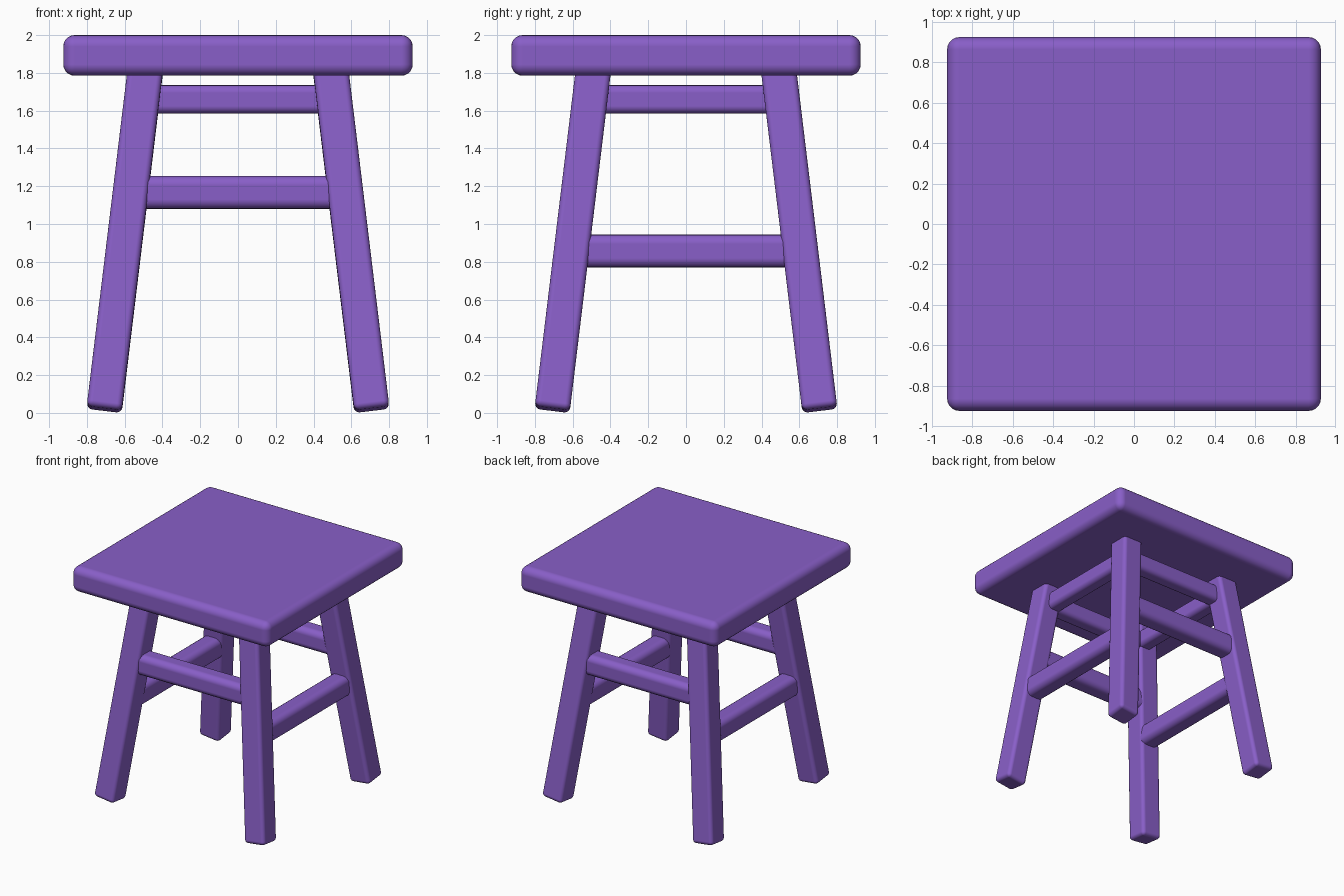
import bpy
from mathutils import Matrix, Vector

if "Cube" in bpy.data.objects:
    bpy.data.objects.remove(bpy.data.objects["Cube"])

purple = bpy.data.materials.new("purple paint")
purple.diffuse_color = (0.25, 0.114, 0.578, 1)
purple.use_nodes = True
purple.node_tree.nodes["Principled BSDF"].inputs["Base Color"].default_value = purple.diffuse_color


def rounded_box(name, size, matrix, radius, segments=4):
    """Box of the given size with rounded edges and smooth shading."""
    bpy.ops.mesh.primitive_cube_add(size=1)
    obj = bpy.context.object
    obj.name = name
    obj.data.transform(Matrix.Diagonal((*size, 1)))
    obj.matrix_world = matrix
    obj.data.materials.append(purple)
    bevel = obj.modifiers.new("rounded edges", 'BEVEL')
    bevel.width = radius
    bevel.segments = segments
    bevel.limit_method = 'NONE'
    bevel.harden_normals = True
    for poly in obj.data.polygons:
        poly.use_smooth = True
    return obj


# Seat
rounded_box("seat", (1.85, 1.85, 0.215), Matrix.Translation((0, 0, 1.8925)), 0.06, 5)

# Four splayed legs, their tops sunk into the seat
for sx, x_name in ((-1, "left"), (1, "right")):
    for sy, y_name in ((-1, "front"), (1, "back")):
        foot = Vector((0.708 * sx, 0.708 * sy, 0.018))
        top = Vector((0.485 * sx, 0.485 * sy, 1.86))
        z = (top - foot).normalized()
        x = (Vector((1, 0, 0)) - z * z.x).normalized()
        rot = Matrix((x, z.cross(x), z)).transposed().to_4x4()
        rounded_box(f"{y_name}_{x_name}_leg", (0.187, 0.187, (top - foot).length),
                    Matrix.Translation((foot + top) / 2) @ rot, 0.03)

# Rails: a low stretcher and a high rail under the seat on every side
for s, y_name, x_name in ((-1, "front", "left"), (1, "back", "right")):
    rounded_box(f"{y_name}_stretcher", (1.13, 0.165, 0.175),
                Matrix.Translation((0, 0.565 * s, 1.167)), 0.05)
    rounded_box(f"{x_name}_stretcher", (0.165, 1.2, 0.175),
                Matrix.Translation((0.6 * s, 0, 0.857)), 0.05)
    rounded_box(f"{y_name}_top_rail", (0.98, 0.13, 0.15),
                Matrix.Translation((0, 0.475 * s, 1.66)), 0.04)
    rounded_box(f"{x_name}_top_rail", (0.13, 0.98, 0.15),
                Matrix.Translation((0.475 * s, 0, 1.66)), 0.04)
